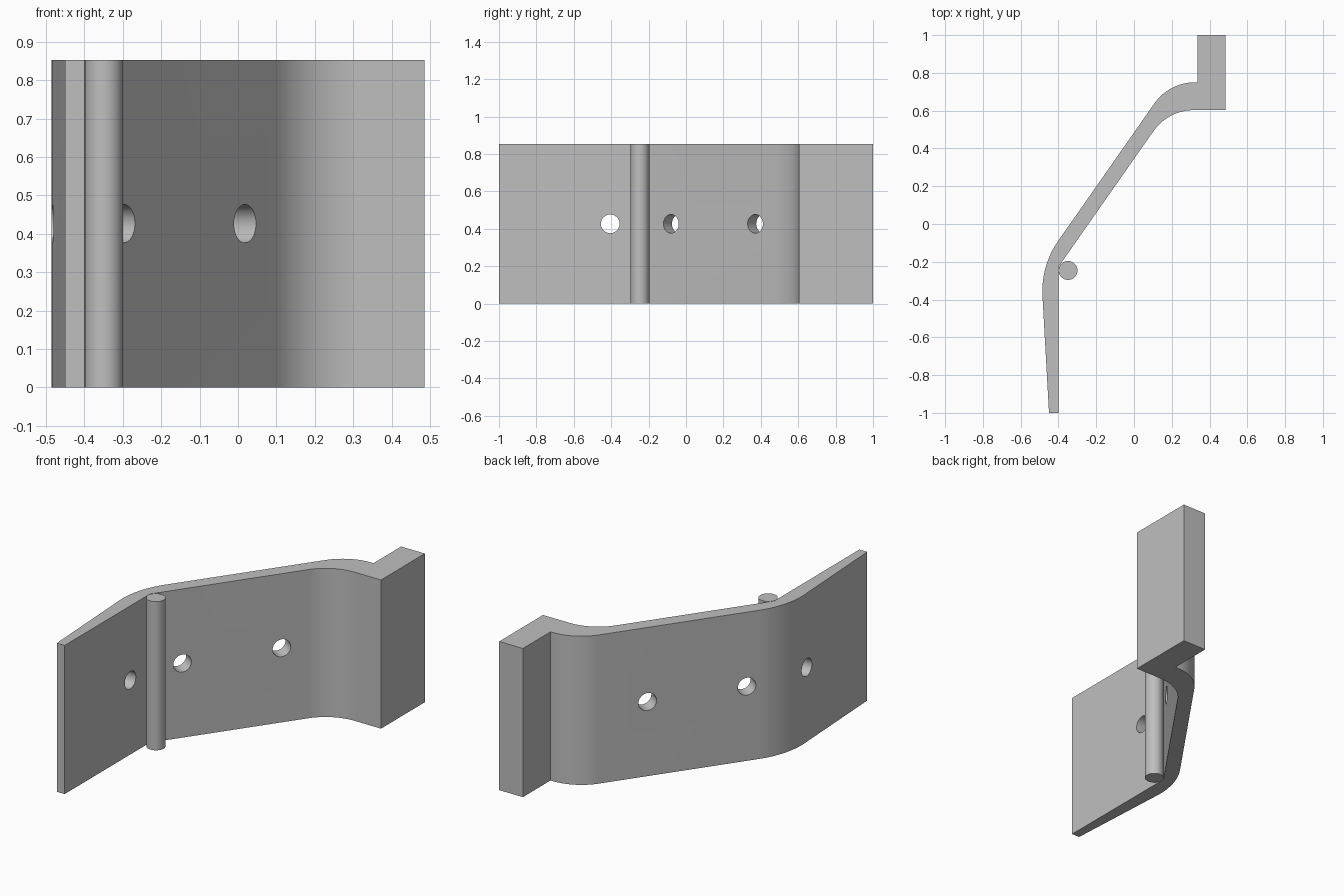
import bpy, bmesh, math
from mathutils import Vector, Matrix

cube = bpy.data.objects.get("Cube")
if cube:
    bpy.data.objects.remove(cube, do_unlink=True)

HEIGHT = 0.853
MID = HEIGHT / 2
SLOPE = math.radians(55)
HOLE_R = 0.05

# Single plain grey finish
GREY = (0.52, 0.52, 0.52, 1)
grey = bpy.data.materials.new("plain grey")
grey.use_nodes = True
grey.diffuse_color = GREY
grey.node_tree.nodes["Principled BSDF"].inputs["Base Color"].default_value = GREY


def make_object(name, bm):
    mesh = bpy.data.meshes.new(name)
    bm.to_mesh(mesh)
    bm.free()
    mesh.materials.append(grey)
    obj = bpy.data.objects.new(name, mesh)
    bpy.context.collection.objects.link(obj)
    return obj


def cylinder(name, radius, depth, matrix):
    bm = bmesh.new()
    bmesh.ops.create_cone(bm, cap_ends=True, segments=48, radius1=radius,
                          radius2=radius, depth=depth, matrix=matrix)
    return make_object(name, bm)


def smooth(obj):
    bpy.ops.object.select_all(action='DESELECT')
    obj.select_set(True)
    bpy.context.view_layer.objects.active = obj
    bpy.ops.object.shade_smooth_by_angle(angle=math.radians(30))


def fillet(before, corner, after, radius, steps=16):
    """Round a profile corner with a tangent arc."""
    p, c, n = Vector(before), Vector(corner), Vector(after)
    u, v = (p - c).normalized(), (n - c).normalized()
    half = u.angle(v) / 2
    centre = c + (u + v).normalized() * (radius / math.sin(half))
    start = c + u * (radius / math.tan(half)) - centre
    end = c + v * (radius / math.tan(half)) - centre
    turn = math.atan2(start.x * end.y - start.y * end.x, start.dot(end))
    return [centre + Matrix.Rotation(turn * i / steps, 2) @ start
            for i in range(steps + 1)]


# Bent plate: profile of (x, y, corner radius) extruded upward
corners = [(-0.45, -1, 0), (-0.40, -1, 0), (-0.40, -0.227, 0),
           (0.181, 0.603, 0.263), (0.4855, 0.603, 0), (0.4855, 1, 0),
           (0.335, 1, 0), (0.335, 0.75, 0), (0.186, 0.75, 0.263),
           (-0.4935, -0.221, 0.464)]
outline = []
for i, (x, y, r) in enumerate(corners):
    if r:
        outline += fillet(corners[i - 1][:2], (x, y),
                          corners[(i + 1) % len(corners)][:2], r)
    else:
        outline.append(Vector((x, y)))

bm = bmesh.new()
base = bm.faces.new([bm.verts.new((p.x, p.y, 0)) for p in outline])
top = bmesh.ops.extrude_face_region(bm, geom=[base])
bmesh.ops.translate(bm, vec=(0, 0, HEIGHT),
                    verts=[g for g in top["geom"] if isinstance(g, bmesh.types.BMVert)])
bmesh.ops.recalc_face_normals(bm, faces=bm.faces)
plate = make_object("bent_plate", bm)

# Drilled holes: one straight through the front leaf, two square to the slope
holes = [(-0.44, -0.405, 0), (-0.33, -0.057, SLOPE - math.pi / 2),
         (-0.014, 0.393, SLOPE - math.pi / 2)]
for x, y, angle in holes:
    place = (Matrix.Translation((x, y, MID)) @ Matrix.Rotation(angle, 4, 'Z')
             @ Matrix.Rotation(math.pi / 2, 4, 'Y'))
    cutter = cylinder("hole_cutter", HOLE_R, 0.3, place)
    cutter.hide_render = True
    mod = plate.modifiers.new("hole", 'BOOLEAN')
    mod.operation = 'DIFFERENCE'
    mod.solver = 'EXACT'
    mod.object = cutter
    bpy.context.view_layer.objects.active = plate
    bpy.ops.object.modifier_apply(modifier=mod.name)
    bpy.data.objects.remove(cutter, do_unlink=True)
smooth(plate)

# Round pin nestled in the inner bend
pin = cylinder("pin", 0.05, HEIGHT, Matrix.Translation((-0.349, -0.246, MID)))
smooth(pin)
